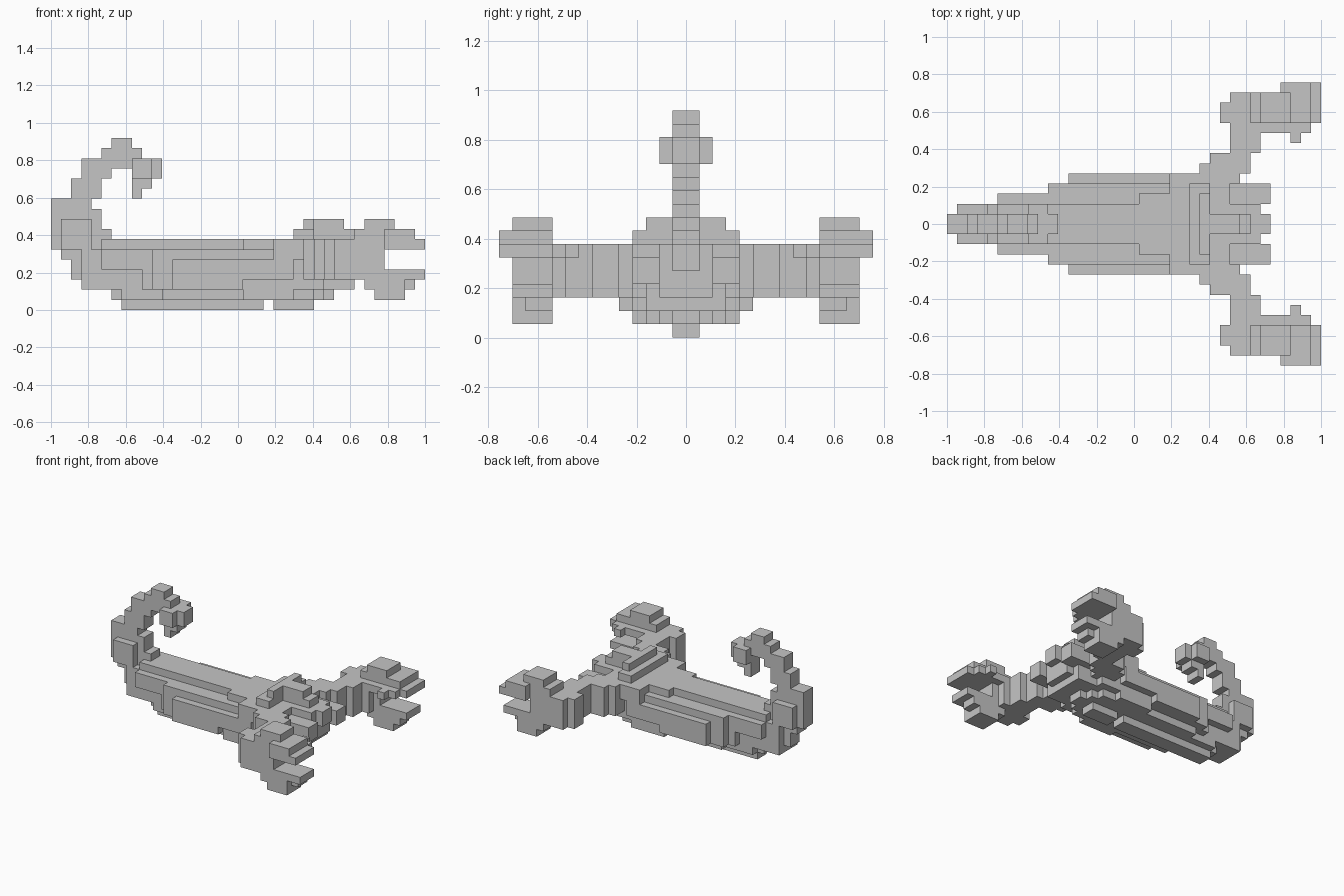
import bpy
import bmesh
from mathutils import Vector

# Remove the default cube only
old = bpy.data.objects.get("Cube")
if old:
    bpy.data.objects.remove(old, do_unlink=True)

UNIT = 2 / 37          # edge length of one block
GREY = (0.56, 0.56, 0.56, 1)

material = bpy.data.materials.new("stone_grey")
material.use_nodes = True
material.diffuse_color = GREY
shader = next(n for n in material.node_tree.nodes if n.type == 'BSDF_PRINCIPLED')
shader.inputs["Base Color"].default_value = GREY


def fill(x_range, y_range, z_range, sides=(1, -1)):
    """Block cells of a box, mirrored to the chosen sides of the centre plane."""
    cells = set()
    for x in range(*x_range):
        for y in range(*y_range):
            for z in range(*z_range):
                for side in sides:
                    cells.add((x, y if side > 0 else -y - 1, z))
    return cells


def centred(rows):
    """Rows of (x start, x end, z start, z end, half width)."""
    cells = set()
    for x0, x1, z0, z1, half in rows:
        cells |= fill((x0, x1), (0, half), (z0, z1))
    return cells


def sideways(rows, side):
    """Rows of (x start, x end, y start, y end, z start, z end) on one side."""
    cells = set()
    for x0, x1, y0, y1, z0, z1 in rows:
        cells |= fill((x0, x1), (y0, y1), (z0, z1), (side,))
    return cells


parts = {}

# Keel: two runners under the belly
parts["keel"] = centred([(7, 21, 0, 1, 1), (22, 26, 0, 1, 1)])

# Body: stepped layers that widen towards the middle
parts["body"] = centred([
    (6, 28, 1, 2, 1),
    (7, 27, 1, 2, 2),
    (11, 26, 1, 2, 3),
    (19, 24, 1, 2, 4),
    (3, 28, 2, 3, 2),
    (9, 28, 2, 3, 3),
    (10, 27, 2, 3, 4),
    (12, 19, 2, 3, 5),
    (1, 5, 5, 6, 1),
    (2, 5, 3, 6, 1),
    (3, 28, 3, 6, 2),
    (9, 28, 3, 4, 3),
    (5, 28, 4, 6, 3),
    (10, 28, 3, 6, 4),
    (12, 24, 3, 5, 5),
    (22, 25, 5, 7, 5),
    (5, 19, 6, 7, 2),
    (19, 22, 6, 7, 3),
])

# Head: raised brow and central snout
parts["head"] = centred([
    (24, 28, 6, 7, 4),
    (24, 26, 7, 8, 4),
    (25, 26, 8, 9, 3),
    (26, 29, 8, 9, 1),
    (26, 30, 7, 8, 1),
    (28, 30, 2, 5, 3),
    (28, 31, 3, 7, 2),
    (30, 32, 5, 7, 1),
])

# Tail: wide root, then a curl that rises and bends forward
parts["tail"] = centred([
    (1, 4, 6, 9, 2),
    (0, 6, 6, 8, 1),
    (0, 5, 8, 10, 1),
    (0, 4, 10, 11, 1),
    (2, 5, 11, 13, 1),
    (3, 6, 13, 14, 1),
    (3, 9, 14, 15, 1),
    (5, 9, 15, 16, 1),
    (6, 8, 16, 17, 1),
])

# Sting: bulb with a downward point
parts["sting"] = centred([
    (8, 10, 13, 15, 2),
    (8, 11, 13, 15, 1),
    (8, 10, 12, 13, 1),
    (8, 9, 11, 12, 1),
])

# Mouth prongs, arms and claws on each side
PRONG = [(28, 32, 2, 4, 4, 6)]
ARM = [
    (25, 29, 4, 5, 3, 7),
    (25, 28, 5, 6, 3, 7),
    (26, 30, 5, 7, 3, 7),
    (28, 31, 7, 9, 3, 7),
    (28, 32, 9, 10, 3, 7),
]
CLAW = [
    (27, 33, 10, 12, 3, 7),
    (28, 33, 12, 13, 3, 7),
    (31, 34, 10, 13, 8, 9),
    (30, 36, 10, 13, 7, 8),
    (33, 36, 11, 14, 7, 8),
    (32, 37, 10, 13, 6, 7),
    (33, 37, 13, 14, 6, 7),
    (32, 36, 9, 10, 6, 7),
    (34, 35, 8, 9, 6, 7),
    (31, 37, 10, 13, 3, 4),
    (31, 36, 10, 12, 2, 3),
    (31, 35, 12, 13, 2, 3),
    (32, 35, 10, 13, 1, 2),
]
for label, side in (("back", 1), ("front", -1)):
    parts[label + "_mouth_prong"] = sideways(PRONG, side)
    parts[label + "_arm"] = sideways(ARM, side)
    parts[label + "_claw"] = sideways(CLAW, side)

# Build only the outer faces of the blocks
occupied = set().union(*parts.values())
used = set()
for name, cells in parts.items():
    bm = bmesh.new()
    for cell in sorted(cells - used):
        for axis in range(3):
            for sign in (-1, 1):
                step = [0, 0, 0]
                step[axis] = sign
                if tuple(c + s for c, s in zip(cell, step)) in occupied:
                    continue
                normal = Vector(step)
                u = Vector((normal.y, normal.z, normal.x))
                v = normal.cross(u)
                middle = Vector(cell) + Vector((0.5, 0.5, 0.5)) + normal / 2
                corners = [middle + (u * a + v * b) / 2
                           for a, b in ((-1, -1), (1, -1), (1, 1), (-1, 1))]
                bm.faces.new([bm.verts.new(p * UNIT - Vector((1, 0, 0)))
                              for p in corners])
    used |= cells
    bmesh.ops.remove_doubles(bm, verts=bm.verts[:], dist=UNIT / 100)
    bmesh.ops.dissolve_limit(bm, angle_limit=0.01, verts=bm.verts[:], edges=bm.edges[:])
    mesh = bpy.data.meshes.new(name)
    bm.to_mesh(mesh)
    bm.free()
    mesh.materials.append(material)
    bpy.context.collection.objects.link(bpy.data.objects.new(name, mesh))
